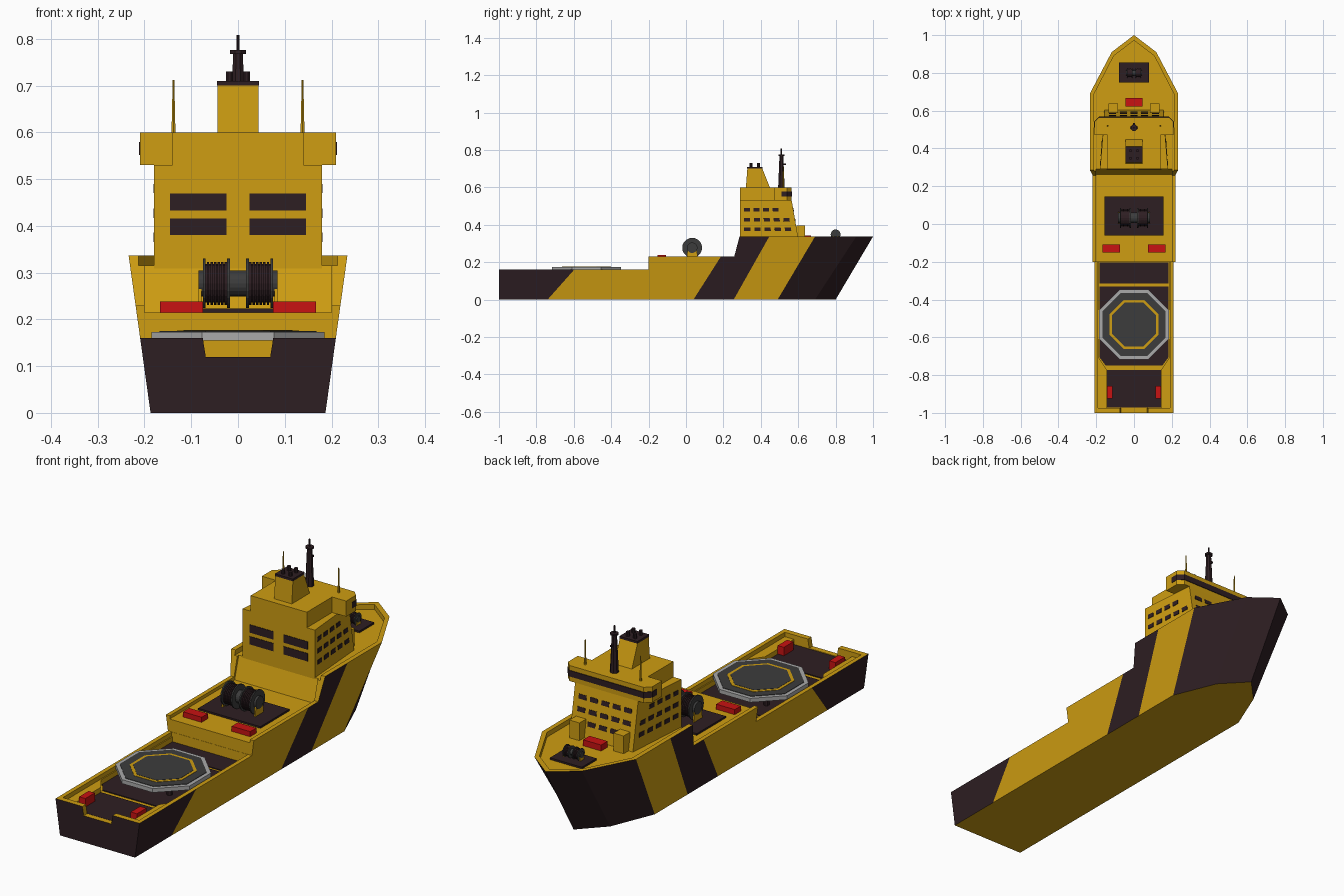
import bpy, bmesh
from math import cos, sin, pi
from mathutils import Vector

if "Cube" in bpy.data.objects:
    bpy.data.objects.remove(bpy.data.objects["Cube"])


def material(name, r, g, b):
    m = bpy.data.materials.new(name)
    m.diffuse_color = (r, g, b, 1)
    m.use_nodes = True
    m.node_tree.nodes["Principled BSDF"].inputs["Base Color"].default_value = m.diffuse_color
    return m


YELLOW = material("yellow", .62, .34, .006)
DARK = material("dark", .027, .013, .016)
RED = material("red", .58, .006, .006)
LIGHT = material("light_grey", .4, .4, .4)
GREY = material("dark_grey", .045, .045, .045)


# Shape helpers: each returns (vertices, faces)
def loft(a, b):
    n = len(a)
    faces = [list(range(n))[::-1], list(range(n, 2 * n))]
    faces += [[i, (i + 1) % n, n + (i + 1) % n, n + i] for i in range(n)]
    return [Vector(p) for p in list(a) + list(b)], faces


def box(x0, x1, y0, y1, z0, z1):
    plan = [(x0, y0), (x1, y0), (x1, y1), (x0, y1)]
    return loft([(*p, z0) for p in plan], [(*p, z1) for p in plan])


def plan_prism(pts, z0, z1):
    return loft([(*p, z0) for p in pts], [(*p, z1) for p in pts])


def side_prism(pts, x0, x1):
    return loft([(x0, *p) for p in pts], [(x1, *p) for p in pts])


def mirrored(pts):
    """Closed outline from its +x half, given aft to forward."""
    return pts + [(-x, y) for x, y in reversed(pts) if x]


def ring(r, n, off=0):
    return [(r * cos(2 * pi * (i + off) / n), r * sin(2 * pi * (i + off) / n)) for i in range(n)]


def post(x, y, z0, z1, r0, r1, n=8):
    return loft([(x + a, y + b, z0) for a, b in ring(r0, n, .5)],
                [(x + a, y + b, z1) for a, b in ring(r1, n, .5)])


def axle(x0, x1, y, z, r, n=20):
    return side_prism([(y + a, z + b) for a, b in ring(r, n)], x0, x1)


def panel(quad, u0, u1, v0, v1, t=.002):
    p0, p1, p2, p3 = map(Vector, quad)
    n = (p1 - p0).cross(p3 - p0).normalized() * t
    pts = [p0.lerp(p1, u).lerp(p3.lerp(p2, u), v)
           for u, v in ((u0, v0), (u1, v0), (u1, v1), (u0, v1))]
    return loft([p - n for p in pts], [p + n for p in pts])


def part(name, mat, *shapes):
    bm = bmesh.new()
    for verts, faces in shapes:
        vs = [bm.verts.new(v) for v in verts]
        for f in faces:
            bm.faces.new([vs[i] for i in f])
    bmesh.ops.recalc_face_normals(bm, faces=bm.faces)
    me = bpy.data.meshes.new(name)
    bm.to_mesh(me)
    bm.free()
    ob = bpy.data.objects.new(name, me)
    bpy.context.collection.objects.link(ob)
    if mat:
        me.materials.append(mat)
    return ob


# Hull: slanted stations (bottom x, y, top x, y) double as the stripe edges
TOP = .337
stations = [(.187, -1, .234, -1), (.187, -.74, .234, -.44), (.187, .04, .234, .255),
            (.187, .255, .234, .445), (.187, .49, .234, .69),
            (.105, .69, .118, .91), (0, .8, 0, 1)]
low = mirrored([s[:2] for s in stations])
high = mirrored([s[2:] for s in stations])
hull = part("hull", YELLOW, loft([(*p, 0) for p in low], [(*p, TOP) for p in high]))
hull.data.materials.append(DARK)
stripes = [1, 0, 1, 0, 1, 1]
for face, dark in zip(list(hull.data.polygons)[2:], stripes + stripes[::-1] + [1]):
    face.material_index = dark

# Cut the stepped sheer line, the deck wells and the stern notch
well = [(.19, -.975), (.19, -.201)]
well_low = [(.145, -.975), (.145, -.77), (.185, -.71), (.185, -.201)]
fore = [(.213, .2), (.213, .685), (.107, .89), (0, .972)]
cuts = [
    side_prism([(-1.1, .16), (-.2, .16), (-.2, .23), (.258, .23), (.287, .34), (.287, .5), (-1.1, .5)], -.4, .4),
    plan_prism(mirrored(well), .14, .2),
    plan_prism(mirrored(well_low), .115, .19),
    side_prism([(-.25, .215), (.262, .215), (.292, .316), (.292, .4), (-.25, .4)], -.2, .2),
    plan_prism(mirrored(fore), .315, .45),
    loft([(x, -1.05, z) for x, z in ((-.069, .12), (.069, .12), (.077, .17), (-.077, .17))],
         [(x, -.95, z) for x, z in ((-.069, .12), (.069, .12), (.077, .17), (-.077, .17))]),
]
for shape in cuts:
    cutter = part("cutter", None, shape)
    cutter.hide_render = True
    mod = hull.modifiers.new("cut", 'BOOLEAN')
    mod.operation = 'DIFFERENCE'
    mod.solver = 'EXACT'
    mod.object = cutter
    bpy.context.view_layer.objects.active = hull
    bpy.ops.object.modifier_apply(modifier=mod.name)
    bpy.data.objects.remove(cutter)

# Dark deck coverings
part("deck_panels", DARK,
     box(-.183, .183, -.315, -.204, .11, .119),
     plan_prism(mirrored([(.15, -.75), (.183, -.705), (.183, -.33)]), .11, .119),
     box(-.143, .143, -.972, -.772, .11, .119),
     box(-.155, .155, -.062, .145, .21, .223),
     box(-.08, .08, .75, .855, .31, .323))

# Red lockers
part("lockers", RED, box(-.045, .045, .622, .668, .31, .342),
     *[box(*sorted((s * .075, s * .167)), -.152, -.108, .21, .238) for s in (-1, 1)],
     *[box(*sorted((s * .113, s * .144)), -.925, -.858, .115, .157) for s in (-1, 1)])
part("foredeck_cabinets", YELLOW,
     *[box(*sorted((s * .085, s * .135)), .59, .637, .31, .395) for s in (-1, 1)])

# Helicopter deck: octagonal slab, landing surface and marking ring


def octagon(flat):
    return [(x, y - .532) for x, y in ring(flat / cos(pi / 8), 8, .5)]


part("helideck_rim", LIGHT, plan_prism(octagon(.185), .155, .173))
part("helideck_surface", GREY, plan_prism(octagon(.168), .16, .175))
part("helideck_ring", YELLOW, plan_prism(octagon(.13), .165, .1765))
part("helideck_centre", GREY, plan_prism(octagon(.117), .165, .1775))
part("helideck_supports", DARK,
     *[post(x, y, .115, .158, .012, .012, 6) for x in (-.1, .1) for y in (-.63, -.43)])

# Superstructure tower with raked front
Z0, Z1 = .3, .53
base = [(-.18, .29, Z0), (.18, .29, Z0), (.157, .605, Z0), (-.157, .605, Z0)]
roof = [(-.18, .29, Z1), (.18, .29, Z1), (.157, .565, Z1), (-.157, .565, Z1)]
part("accommodation_tower", YELLOW, loft(base, roof))
bridge = mirrored([(.14, .29), (.14, .47), (.21, .47), (.21, .54), (.185, .565)])
part("bridge", YELLOW, plan_prism(bridge, .53, .6))
band = mirrored([(.212, .51), (.212, .541), (.186, .568)])
part("bridge_windows", DARK, plan_prism(band, .552, .579))

# Windows on the tower's four walls
walls = [(base[i], base[(i + 1) % 4], roof[(i + 1) % 4], roof[i]) for i in range(4)]


def v(z):
    return (z - Z0) / (Z1 - Z0)


panes = []
for z, count in ((.376, 5), (.427, 5), (.48, 4)):
    for i in range(count):
        u = .07 + i * .18
        panes.append(panel(walls[1], u, u + .11, v(z - .01), v(z + .01)))
        panes.append(panel(walls[3], 1 - u - .11, 1 - u, v(z - .01), v(z + .01)))
    for i in range(5):
        u = .08 + i * .18
        panes.append(panel(walls[2], u, u + .12, v(z - .01), v(z + .01)))
for x in (-.145, .025):
    for z in (.38, .433):
        panes.append(panel(walls[0], (x + .18) / .36, (x + .30) / .36, v(z), v(z + .036)))
part("tower_windows", DARK, *panes)

# Funnel, mast and whip aerials
part("funnel", YELLOW, side_prism([(.32, .595), (.45, .595), (.408, .7), (.328, .7)], -.044, .044))
part("funnel_cap", DARK, box(-.045, .045, .326, .41, .7, .71),
     *[post(x, y, .705, .73, .008, .008) for x in (-.018, .018) for y in (.348, .388)])
part("mast", DARK, post(0, .51, .595, .77, .019, .011), post(0, .51, .768, .776, .018, .018),
     post(0, .51, .77, .808, .004, .004), box(-.004, .004, .51, .535, .72, .728))
part("aerials", YELLOW, *[post(s * .138, .52, .595, .712, .005, .002, 6) for s in (-1, 1)])


# Winches: flanged drums with wound rope on two pedestals
def winch(name, y, z, k):
    part(name + "_hub", GREY, axle(-.085 * k, .085 * k, y, z, .028 * k))
    part(name + "_flanges", GREY,
         *[axle(s * x * k - .003 * k, s * x * k + .003 * k, y, z, .053 * k)
           for s in (-1, 1) for x in (.02, .072)])
    part(name + "_rope", DARK,
         *[axle(s * (.024 + .0075 * i) * k, s * (.029 + .0075 * i) * k, y, z, .046 * k)
           for s in (-1, 1) for i in range(6)],
         *[axle(s * .02 * k, s * .07 * k, y, z, .041 * k) for s in (-1, 1)])
    d = .055 * k
    profile = [(y - .03 * k, z - d), (y + .03 * k, z - d), (y + .022 * k, z + .012 * k),
               (y + .01 * k, z + .024 * k), (y - .01 * k, z + .024 * k), (y - .022 * k, z + .012 * k)]
    part(name + "_pedestals", YELLOW,
         *[side_prism(profile, s * .078 * k, s * .084 * k) for s in (-1, 1)])


winch("towing_winch", .033, .277, 1)
winch("anchor_winch", .8, .348, .5)
